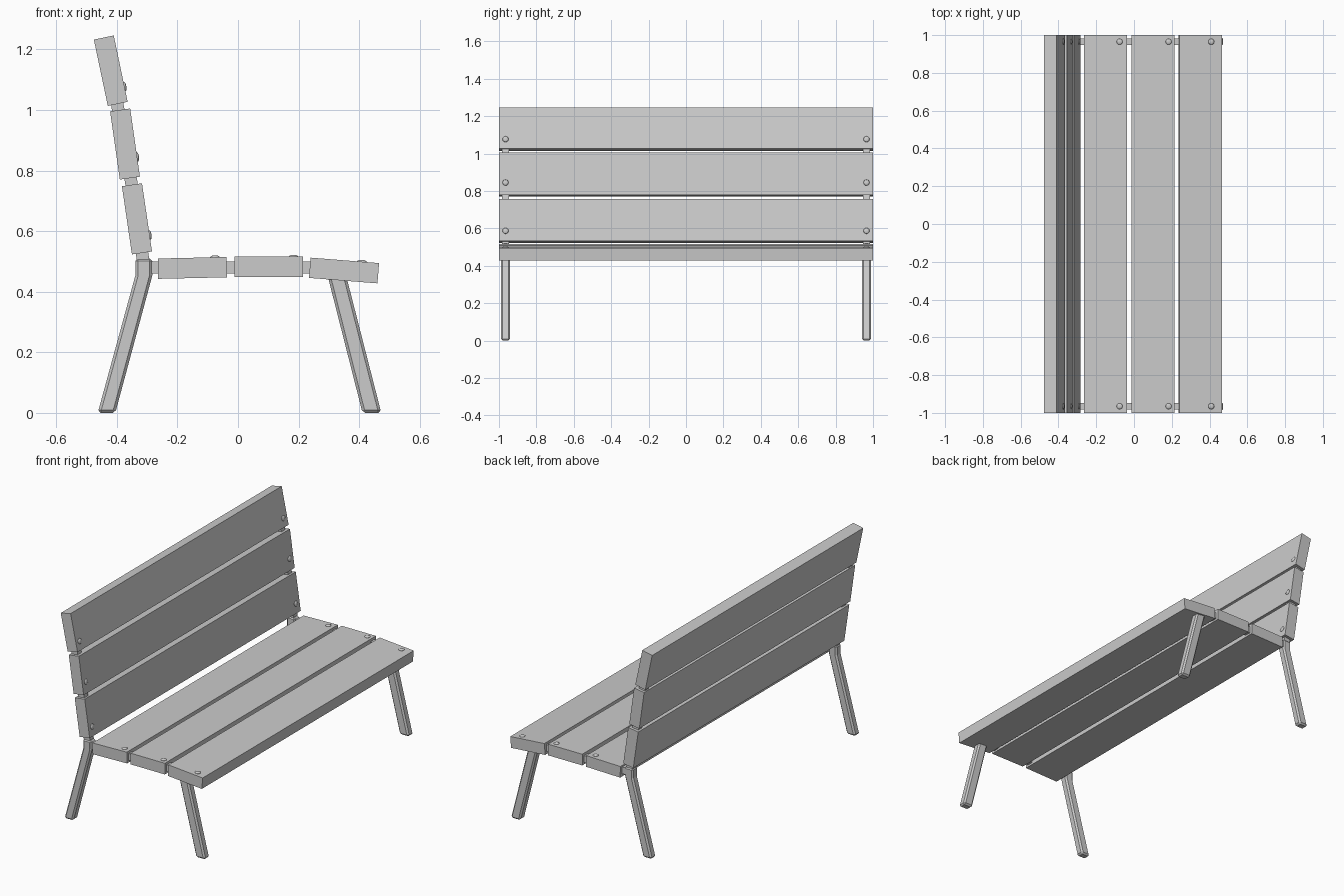
import bpy, bmesh, math
from mathutils import Vector, Matrix

cube = bpy.data.objects.get("Cube")
if cube:
    bpy.data.objects.remove(cube, do_unlink=True)

grey = bpy.data.materials.new("plain grey")
grey.use_nodes = True
GREY = (0.6, 0.6, 0.6, 1)
grey.diffuse_color = GREY
grey.node_tree.nodes["Principled BSDF"].inputs["Base Color"].default_value = GREY


def add_object(name, bm):
    bmesh.ops.recalc_face_normals(bm, faces=bm.faces)
    mesh = bpy.data.meshes.new(name)
    bm.to_mesh(mesh)
    bm.free()
    mesh.materials.append(grey)
    obj = bpy.data.objects.new(name, mesh)
    bpy.context.collection.objects.link(obj)
    return obj


def prism(name, outline, y, width, bevel=0):
    """Side outline (x, z) extruded along y, centred on y."""
    bm = bmesh.new()
    face = bm.faces.new([bm.verts.new((px, y - width / 2, pz)) for px, pz in outline])
    new = bmesh.ops.extrude_face_region(bm, geom=[face])["geom"]
    bmesh.ops.translate(bm, vec=(0, width, 0),
                        verts=[v for v in new if isinstance(v, bmesh.types.BMVert)])
    obj = add_object(name, bm)
    if bevel:
        mod = obj.modifiers.new("bevel", "BEVEL")
        mod.width = bevel
        mod.segments = 1
        mod.limit_method = 'ANGLE'
        mod.angle_limit = math.radians(40)
    return obj


def ribbon(path, thick):
    """Outline of a bar of even thickness along a side path."""
    pts = [Vector(p) for p in path]
    one, two = [], []
    for i, p in enumerate(pts):
        d = (pts[min(i + 1, len(pts) - 1)] - pts[max(i - 1, 0)]).normalized()
        n = Vector((-d.y, d.x)) * thick / 2
        one.append(p + n)
        two.append(p - n)
    return one + two[::-1]


def bolt(name, a, b, t, y):
    """Low domed head on the sitting side of a plank, a fraction t along it."""
    a, b = Vector(a), Vector(b)
    d = (b - a).normalized()
    n = Vector((-d.y, d.x))
    p = a.lerp(b, t) + n * PLANK / 2
    normal = Vector((n.x, 0, n.y))
    bm = bmesh.new()
    bmesh.ops.create_uvsphere(bm, u_segments=16, v_segments=8, radius=0.016)
    bmesh.ops.scale(bm, vec=(1, 1, 0.4), verts=bm.verts)
    turn = normal.to_track_quat('Z', 'Y').to_matrix().to_4x4()
    bmesh.ops.transform(bm, matrix=Matrix.Translation((p.x, y, p.y)) @ turn, verts=bm.verts)
    for f in bm.faces:
        f.smooth = True
    add_object(name, bm)


PLANK = 0.067
SIDE = 0.965

# Planks: side-view end points, and bolt position along each
planks = {
    "back_plank_top": ((-0.443, 1.239), (-0.397, 1.02), 0.77),
    "back_plank_middle": ((-0.389, 1.0), (-0.357, 0.775), 0.71),
    "back_plank_bottom": ((-0.35, 0.753), (-0.317, 0.528), 0.76),
    "seat_plank_rear": ((-0.264, 0.476), (-0.037, 0.481), 0.83),
    "seat_plank_middle": ((-0.012, 0.482), (0.215, 0.482), 0.86),
    "seat_plank_front": ((0.237, 0.479), (0.463, 0.461), 0.75),
}
for name, (a, b, t) in planks.items():
    prism(name, ribbon([a, b], PLANK), 0, 2)
    for side, y in (("right", -SIDE), ("left", SIDE)):
        bolt(f"{name}_bolt_{side}", a, b, t, y)

# Frame at each end: two legs, a seat rail and a back rail
rear_leg = [(-0.463, 0), (-0.405, 0), (-0.283, 0.453), (-0.283, 0.51),
            (-0.339, 0.51), (-0.339, 0.453)]
front_leg = [(0.411, 0), (0.473, 0), (0.35, 0.48), (0.289, 0.48)]
back_rail = [(-0.311, 0.49), (-0.353, 0.765), (-0.397, 1.01), (-0.42, 1.13)]
seat_rail = [(-0.31, 0.48), (0.32, 0.48)]
for side, y in (("right", -SIDE), ("left", SIDE)):
    prism(f"rear_leg_{side}", rear_leg, y, 0.048, 0.009)
    prism(f"front_leg_{side}", front_leg, y, 0.048, 0.009)
    prism(f"back_rail_{side}", ribbon(back_rail, 0.041), y, 0.036)
    prism(f"seat_rail_{side}", ribbon(seat_rail, 0.041), y, 0.036)
